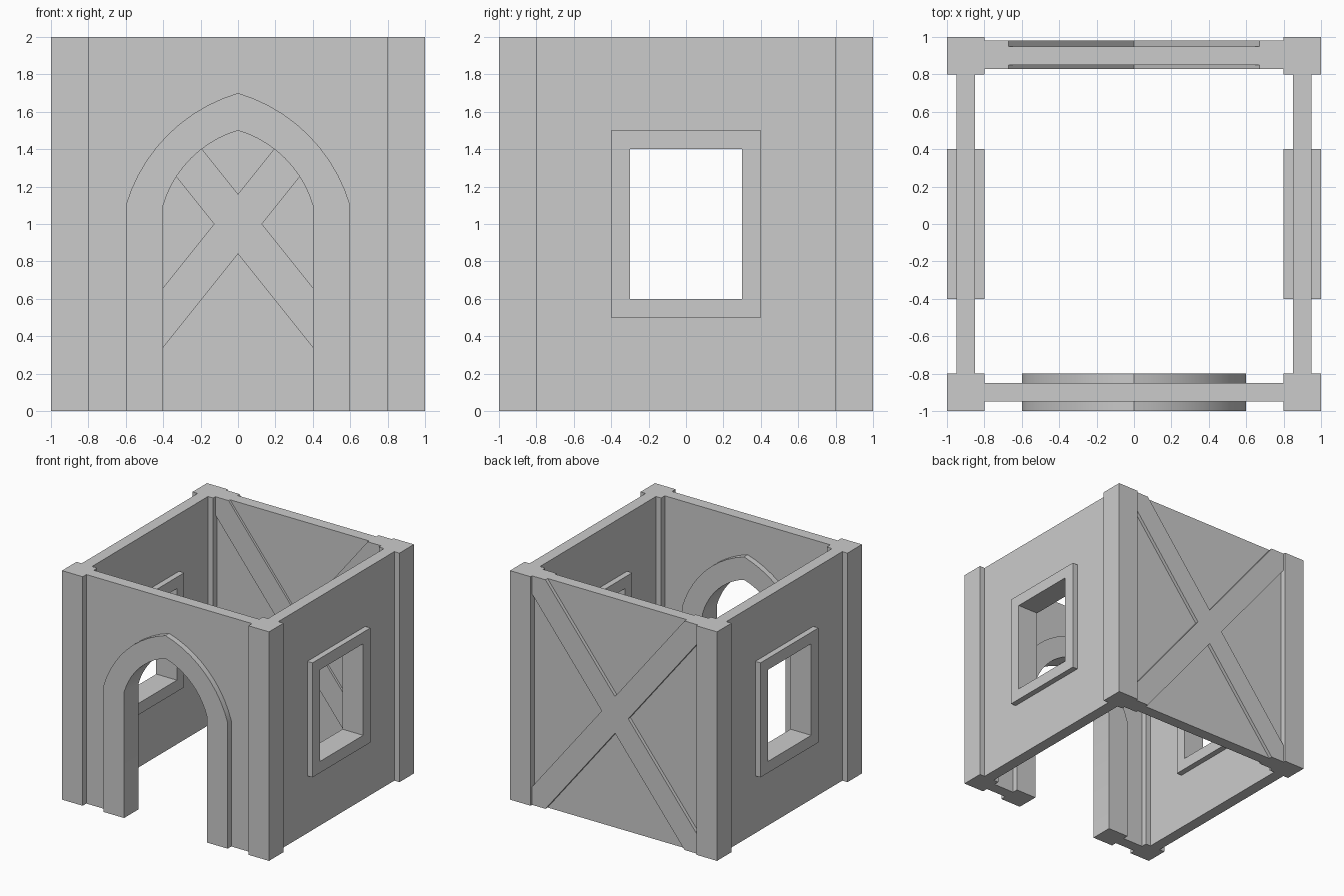
import bpy, bmesh, math

if "Cube" in bpy.data.objects:
    bpy.data.objects.remove(bpy.data.objects["Cube"])


def finish(name, bm, side=False, smooth=False):
    """Turn a bmesh drawn in the XZ plane into an object; side=True turns it to face x."""
    if side:
        for v in bm.verts:
            v.co.x, v.co.y = v.co.y, v.co.x
    bmesh.ops.recalc_face_normals(bm, faces=bm.faces)
    mesh = bpy.data.meshes.new(name)
    bm.to_mesh(mesh)
    bm.free()
    obj = bpy.data.objects.new(name, mesh)
    bpy.context.collection.objects.link(obj)
    if smooth:
        bpy.context.view_layer.objects.active = obj
        obj.select_set(True)
        bpy.ops.object.shade_smooth_by_angle(angle=math.radians(25))
        obj.select_set(False)
    return obj


def prism(name, outline, y0, y1, **kw):
    """Extrude an XZ outline from y0 to y1."""
    bm = bmesh.new()
    face = bm.faces.new([bm.verts.new((x, y0, z)) for x, z in outline])
    new = bmesh.ops.extrude_face_region(bm, geom=[face])["geom"]
    moved = [v for v in new if isinstance(v, bmesh.types.BMVert)]
    bmesh.ops.translate(bm, verts=moved, vec=(0, y1 - y0, 0))
    return finish(name, bm, **kw)


def band(name, outer, inner, y0, y1, closed, **kw):
    """Solid between two matching XZ paths, either a closed ring or an open strip."""
    bm = bmesh.new()
    rows = [[bm.verts.new((x, y, z)) for x, z in path]
            for path, y in ((outer, y0), (outer, y1), (inner, y1), (inner, y0))]
    n = len(outer)
    for i in range(n if closed else n - 1):
        j = (i + 1) % n
        for k in range(4):
            a, b = rows[k], rows[(k + 1) % 4]
            bm.faces.new((a[i], a[j], b[j], b[i]))
    if not closed:
        bm.faces.new([r[0] for r in rows])
        bm.faces.new([r[-1] for r in rows])
    return finish(name, bm, **kw)


def rect(half, z0, z1):
    return [(-half, z0), (half, z0), (half, z1), (-half, z1)]


def pointed_arch(w, spring=1.1, steps=10):
    """Path up the left leg, over a pointed arch of half width w, down the right leg."""
    chord, sag = w * math.sqrt(2), w * 0.18
    r = (chord * chord / 4 + sag * sag) / (2 * sag)
    c = w / 2 - (r - sag) / math.sqrt(2)
    half = math.asin(chord / 2 / r)
    right = []
    for i in range(steps + 1):
        a = math.pi / 4 + half - 2 * half * i / steps
        right.append((c + r * math.cos(a), spring + c + r * math.sin(a)))
    right[0] = (0, spring + w)
    right.append((w, 0))
    return [(-x, z) for x, z in reversed(right[1:])] + right


# Corner posts
for sx, a in ((-1, "left"), (1, "right")):
    for sy, b in ((-1, "front"), (1, "back")):
        post = [(sx * 0.9 + x, z) for x, z in rect(0.1, 0, 2)]
        prism(f"{b}_{a}_post", post, sy * 0.9 - 0.1, sy * 0.9 + 0.1)

# Front wall with pointed doorway and its raised surround
prism("front_wall", pointed_arch(0.5) + [(0.8, 0), (0.8, 2), (-0.8, 2), (-0.8, 0)],
      -0.95, -0.85)
band("door_arch", pointed_arch(0.6), pointed_arch(0.4), -1, -0.8, False, smooth=True)

# Side walls with window openings and raised frames
for s, a in ((-1, "left"), (1, "right")):
    band(f"{a}_wall", rect(0.8, 0, 2), rect(0.35, 0.55, 1.45),
         s * 0.85, s * 0.95, True, side=True)
    band(f"{a}_window_frame", rect(0.4, 0.5, 1.5), rect(0.3, 0.6, 1.4),
         s * 0.8, s * 1.0, True, side=True)

# Back wall with crossed braces standing proud on both faces
prism("back_wall", rect(0.8, 0, 2), 0.85, 0.95)
half_cross = [(0, 1.16), (0.672, 2), (0.8, 2), (0.8, 1.84), (0.128, 1),
              (0.8, 0.16), (0.8, 0), (0.672, 0), (0, 0.84)]
cross = half_cross + [(-x, z) for x, z in reversed(half_cross[1:-1])]
prism("cross_brace", cross, 0.83, 0.98)
